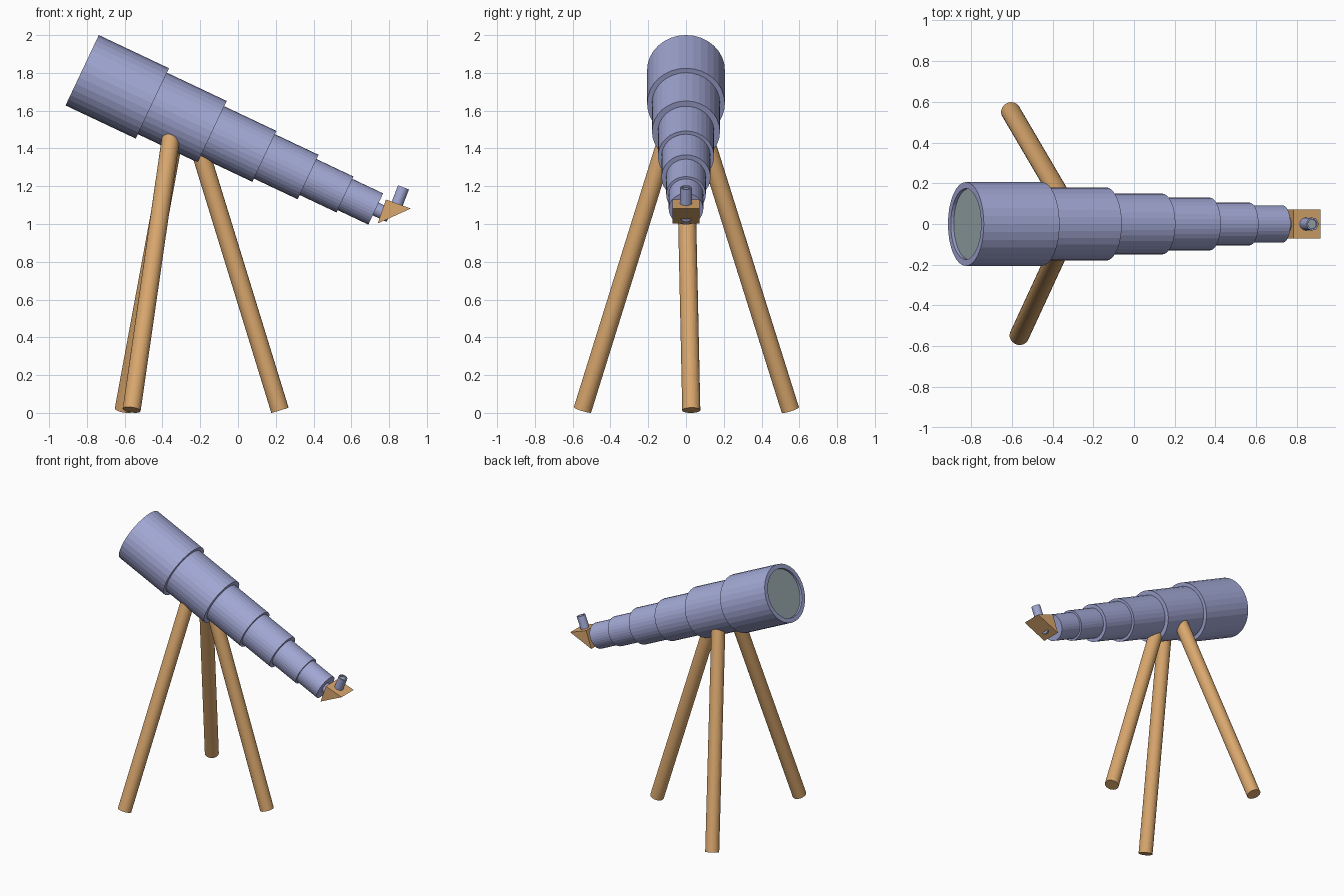
import bpy, bmesh, math
from mathutils import Vector

if "Cube" in bpy.data.objects:
    bpy.data.objects.remove(bpy.data.objects["Cube"])


def material(name, rgb):
    m = bpy.data.materials.new(name)
    m.diffuse_color = (*rgb, 1)
    m.use_nodes = True
    m.node_tree.nodes["Principled BSDF"].inputs["Base Color"].default_value = m.diffuse_color
    return m


BLUE = material("periwinkle_metal", (0.36, 0.39, 0.66))
WOOD = material("warm_wood", (0.70, 0.39, 0.155))
GLASS = material("grey_glass", (0.33, 0.41, 0.43))


def finish(bm, name, mat):
    bmesh.ops.recalc_face_normals(bm, faces=bm.faces[:])
    me = bpy.data.meshes.new(name)
    bm.to_mesh(me)
    bm.free()
    me.materials.append(mat)
    ob = bpy.data.objects.new(name, me)
    bpy.context.collection.objects.link(ob)
    return ob


def lathe(name, mat, origin, direction, profile, sides=32):
    """Revolve (distance along axis, radius) points; both ends are capped."""
    bm = bmesh.new()
    q = Vector(direction).to_track_quat('Z', 'Y')
    rings = []
    for t, r in profile:
        rings.append([bm.verts.new(Vector(origin) + q @ Vector((
            r * math.cos(2 * math.pi * i / sides),
            r * math.sin(2 * math.pi * i / sides), t))) for i in range(sides)])
    for a, b in zip(rings, rings[1:]):
        for i in range(sides):
            j = (i + 1) % sides
            bm.faces.new((a[i], a[j], b[j], b[i]))
    bm.faces.new(rings[0])
    bm.faces.new(rings[-1])
    return finish(bm, name, mat)


# Stepped telescope body, with a recessed front opening
ANGLE = math.radians(25.3)
AXIS = Vector((math.cos(ANGLE), 0, -math.sin(ANGLE)))
FRONT = Vector((-0.825, 0, 1.814))
sections = [(0.411, 0.206), (0.761, 0.18), (1.067, 0.149),
            (1.323, 0.130), (1.539, 0.105), (1.719, 0.0915)]
profile = [(0.022, 0.174), (0, 0.174)]
start = 0
for end, radius in sections:
    profile += [(start, radius), (end, radius)]
    start = end
lathe("telescope_tube", BLUE, FRONT, AXIS, profile)

# Front lens
lathe("front_lens", GLASS, FRONT, AXIS, [(0.016, 0.1735), (0.021, 0.1735)])

# Connector between the tube and the prism
lathe("connector", BLUE, FRONT, AXIS, [(1.70, 0.037), (1.80, 0.037)])

# Triangular prism housing
bm = bmesh.new()
corners = [(0.783, 1.13), (0.915, 1.082), (0.74, 1.003)]
left, right = [[bm.verts.new((x, y, z)) for x, z in corners] for y in (-0.072, 0.072)]
bm.faces.new(left)
bm.faces.new(right)
for i in range(3):
    j = (i + 1) % 3
    bm.faces.new((left[i], left[j], right[j], right[i]))
finish(bm, "prism_housing", WOOD)

# Eyepiece with a shallow recess and its small lens
base, up = Vector((0.838, 0, 1.095)), Vector((0.36, 0, 0.93)).normalized()
lathe("eyepiece", BLUE, base, up,
      [(0, 0.031), (0.106, 0.031), (0.106, 0.023), (0.09, 0.023)])
lathe("eyepiece_lens", GLASS, base, up, [(0.091, 0.0228), (0.096, 0.0228)])

# Tripod legs
legs = {
    "front_leg": ((-0.563, -0.548, 0.016), (-0.352, -0.092, 1.48)),
    "back_leg": ((-0.605, 0.552, 0.016), (-0.335, 0.092, 1.48)),
    "rear_leg": ((0.222, 0.028, 0.014), (-0.22, -0.003, 1.45)),
}
for name, (foot, top) in legs.items():
    d = Vector(top) - Vector(foot)
    lathe(name, WOOD, foot, d, [(0, 0.048), (d.length, 0.048)])
